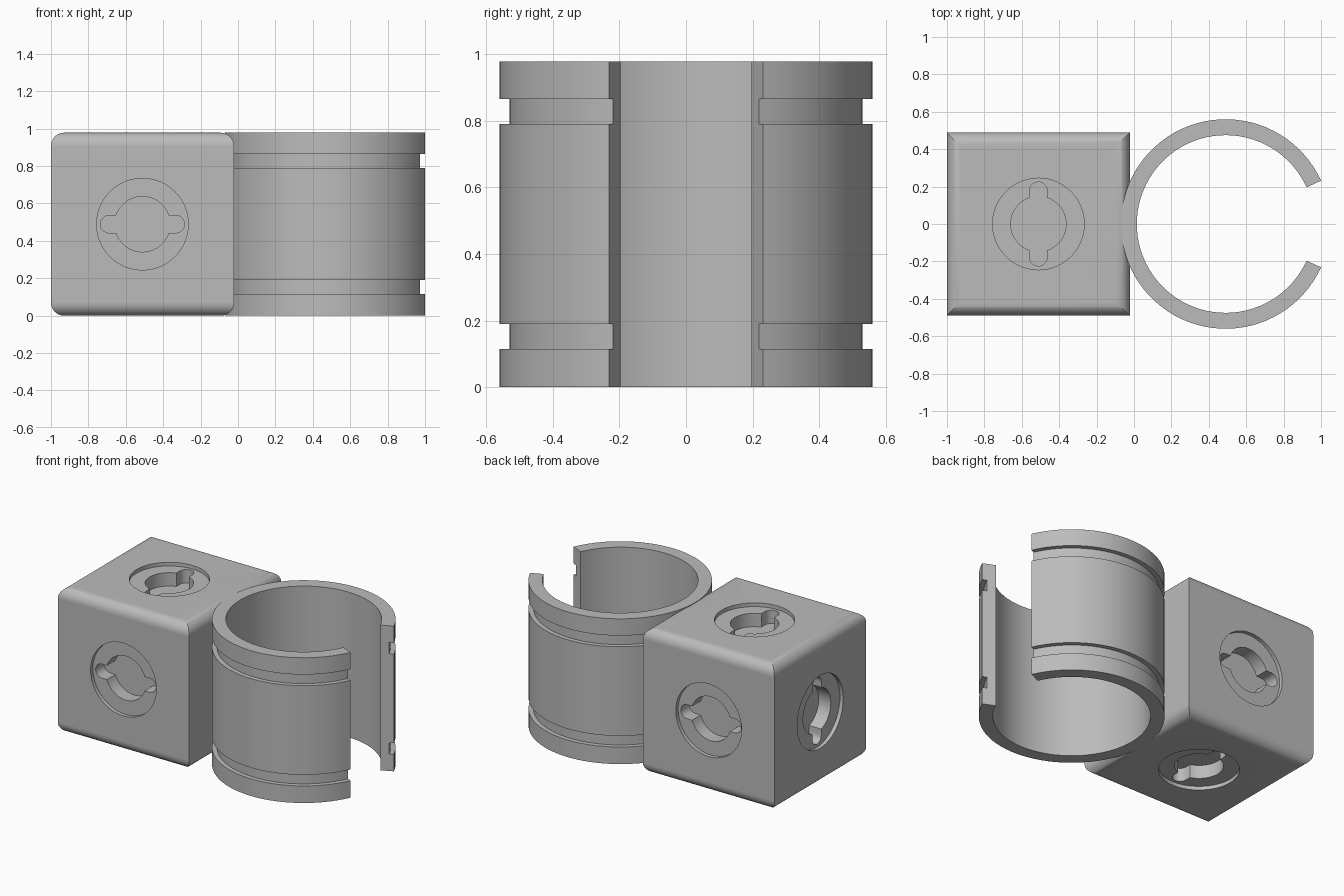
import bpy, bmesh
from math import sin, cos, asin, pi, radians
from mathutils import Matrix, Vector

cube = bpy.data.objects.get("Cube")
if cube:
    bpy.data.objects.remove(cube)

grey = bpy.data.materials.new("grey plastic")
grey.use_nodes = True
COLOUR = (0.5, 0.5, 0.5, 1)
grey.diffuse_color = COLOUR
grey.node_tree.nodes["Principled BSDF"].inputs["Base Color"].default_value = COLOUR

HALF, ROUND = 0.489, 0.07
CENTRE = Vector((-0.511, 0, HALF))


def loft(name, loops, matrix=Matrix()):
    """Skin equal-length loops of points and cap both ends."""
    bm = bmesh.new()
    rings = [[bm.verts.new(matrix @ Vector(p)) for p in loop] for loop in loops]
    n = len(rings[0])
    for a, b in zip(rings, rings[1:]):
        for i in range(n):
            j = (i + 1) % n
            bm.faces.new((a[i], a[j], b[j], b[i]))
    bm.faces.new(rings[0][::-1])
    bm.faces.new(rings[-1])
    bmesh.ops.recalc_face_normals(bm, faces=bm.faces)
    mesh = bpy.data.meshes.new(name)
    bm.to_mesh(mesh)
    bm.free()
    mesh.materials.append(grey)
    obj = bpy.data.objects.new(name, mesh)
    bpy.context.collection.objects.link(obj)
    return obj


def activate(obj):
    bpy.ops.object.select_all(action='DESELECT')
    obj.select_set(True)
    bpy.context.view_layer.objects.active = obj


def arc(cx, r, start, end, n):
    return [(cx + r * cos(start + (end - start) * i / n),
             r * sin(start + (end - start) * i / n)) for i in range(n + 1)]


def keyhole(r=0.148, lobe=0.047, reach=0.178):
    """Circle with a round-ended slot on either side."""
    a = asin(lobe / r)
    half = arc(0, r, a, pi - a, 20) + arc(-reach, lobe, pi / 2, 3 * pi / 2, 10)
    return half + [(-x, -y) for x, y in half]


# Block: rectangles stacked with an inset that rounds the top and bottom edges
steps = [i * pi / 20 for i in range(11)]
levels = [(ROUND * (1 - sin(t)), ROUND * (1 - cos(t))) for t in steps]
levels += [(d, 2 * HALF - z) for d, z in reversed(levels)]
loops = []
for inset, z in levels:
    s = HALF - inset
    loops.append([(CENTRE.x + x * s, y * s, z)
                  for x, y in ((-1, -1), (1, -1), (1, 1), (-1, 1))])
block = loft("block", loops)

# Sockets: shallow round recess, then a deeper keyhole, as (outward, slot) axes
X, Y, Z = Vector((1, 0, 0)), Vector((0, 1, 0)), Vector((0, 0, 1))
cutters = []
for normal, slot in ((-Y, X), (Y, X), (Z, Y), (-Z, Y), (-X, Z)):
    axes = Matrix((slot, normal.cross(slot), normal)).transposed().to_4x4()
    frame = Matrix.Translation(CENTRE + normal * HALF) @ axes
    recess = arc(0, 0.245, 0, 2 * pi, 48)[:-1]
    for label, outline, depth in (("recess_cutter", recess, 0.025),
                                  ("keyhole_cutter", keyhole(), 0.115)):
        cutters.append(loft(label, [[(x, y, z) for x, y in outline]
                                    for z in (-depth, 0.05)], frame))
activate(block)
for cutter in cutters:
    mod = block.modifiers.new("socket", 'BOOLEAN')
    mod.object, mod.operation, mod.solver = cutter, 'DIFFERENCE', 'EXACT'
    bpy.ops.object.modifier_apply(modifier=mod.name)
for cutter in cutters:
    bpy.data.objects.remove(cutter)

# Open ring clip with two outer grooves, swept around its axis
INNER, OUTER, GROOVE = 0.475, 0.56, 0.53
profile = [(INNER, 0), (OUTER, 0)]
for low, high in ((0.115, 0.19), (0.79, 0.865)):
    profile += [(OUTER, low), (GROOVE, low), (GROOVE, high), (OUTER, high)]
profile += [(OUTER, 2 * HALF), (INNER, 2 * HALF)]
GAP, SEGMENTS = radians(24.4), 72
angles = [GAP + (2 * pi - 2 * GAP) * i / SEGMENTS for i in range(SEGMENTS + 1)]
clip = loft("ring_clip", [[(0.49 + r * cos(a), r * sin(a), z) for r, z in profile]
                          for a in angles])

# Smooth curves, crisp edges, flat large faces
for obj in (block, clip):
    activate(obj)
    bpy.ops.object.shade_smooth_by_angle(angle=radians(30))
for face in block.data.polygons:
    if face.area > 0.3:
        face.use_smooth = False
